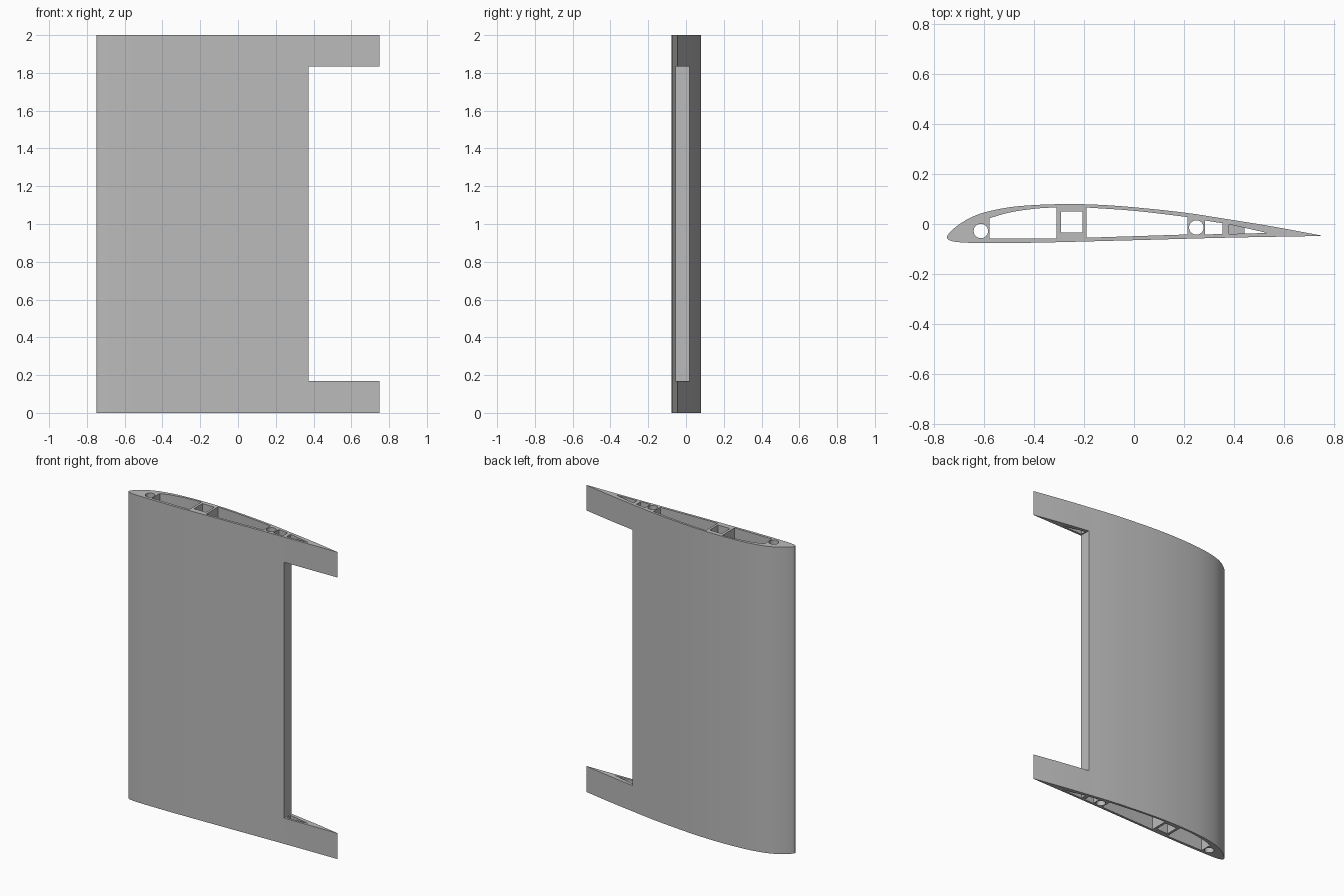
import bpy, bmesh, math
from mathutils import Vector

cube = bpy.data.objects.get("Cube")
if cube:
    bpy.data.objects.remove(cube)

grey = bpy.data.materials.new("light grey")
grey.use_nodes = True
colour = (0.5, 0.5, 0.5, 1)
grey.diffuse_color = colour
grey.node_tree.nodes["Principled BSDF"].inputs["Base Color"].default_value = colour


def smooth_path(points, steps=4):
    """Catmull-Rom curve through the points."""
    p = [Vector(q) for q in points]
    p = [2 * p[0] - p[1]] + p + [2 * p[-1] - p[-2]]
    out = []
    for a, b, c, d in zip(p, p[1:], p[2:], p[3:]):
        for i in range(steps):
            t = i / steps
            out.append(0.5 * (2 * b + (c - a) * t + (2 * a - 5 * b + 4 * c - d) * t * t
                              + (3 * b - a - 3 * c + d) * t ** 3))
    return out + [p[-2]]


def circle(x, y, r, n=32):
    return [(x + r * math.cos(math.tau * i / n), y + r * math.sin(math.tau * i / n))
            for i in range(n)]


def box(x0, x1, y0, y1):
    return [(x0, y0), (x1, y0), (x1, y1), (x0, y1)]


def prism(name, loops, z0, z1):
    """Extrude an outline, with any inner loops left as holes."""
    bm = bmesh.new()
    edges = []
    for loop in loops:
        vs = [bm.verts.new((q[0], q[1], z0)) for q in loop]
        edges += [bm.edges.new((a, b)) for a, b in zip(vs, vs[1:] + vs[:1])]
    bmesh.ops.triangle_fill(bm, edges=edges, use_beauty=True)
    ext = bmesh.ops.extrude_face_region(bm, geom=bm.faces[:])
    top = [g for g in ext["geom"] if isinstance(g, bmesh.types.BMVert)]
    bmesh.ops.translate(bm, verts=top, vec=(0, 0, z1 - z0))
    bmesh.ops.recalc_face_normals(bm, faces=bm.faces[:])
    mesh = bpy.data.meshes.new(name)
    bm.to_mesh(mesh)
    bm.free()
    mesh.materials.append(grey)
    obj = bpy.data.objects.new(name, mesh)
    bpy.context.collection.objects.link(obj)
    return obj


# Wing outline: trailing edge over the top, round the nose, back underneath
outline = smooth_path([
    (0.75, -0.046), (0.55, -0.009), (0.37, 0.02), (0.2, 0.046), (0.0, 0.067),
    (-0.14, 0.077), (-0.27, 0.08), (-0.4, 0.076), (-0.5, 0.067), (-0.59, 0.049),
    (-0.65, 0.028), (-0.7, -0.001), (-0.735, -0.03), (-0.75, -0.053),
    (-0.735, -0.067), (-0.69, -0.074), (-0.6, -0.076), (-0.4, -0.075),
    (0.0, -0.065), (0.37, -0.055), (0.75, -0.048)])

# Hollow bays and rod channels
front_bay = [(-0.58, -0.058), (-0.31, -0.058)] + smooth_path(
    [(-0.31, 0.067), (-0.4, 0.061), (-0.5, 0.046), (-0.58, 0.023)])
middle_bay = [(-0.19, -0.055), (0.215, -0.042)] + smooth_path(
    [(0.215, 0.028), (0.0, 0.053), (-0.19, 0.066)])
rear_bay = [(0.285, -0.042), (0.355, -0.04), (0.355, 0.003), (0.285, 0.014)]
tail_bay = [(0.38, -0.04), (0.535, -0.036), (0.38, -0.001)]
spar_channel = box(-0.293, -0.206, -0.035, 0.051)

wing = prism("wing_section",
             [outline, front_bay, middle_bay, rear_bay, tail_bay, spar_channel,
              circle(-0.614, -0.028, 0.029), circle(0.25, -0.014, 0.029)], 0, 2)

# Opening for the control surface
cutter = prism("opening_cutter", [box(0.372, 1, -0.5, 0.5)], 0.168, 1.835)
cutter.hide_render = True
cut = wing.modifiers.new("opening", "BOOLEAN")
cut.operation = "DIFFERENCE"
cut.solver = "EXACT"
cut.object = cutter
bpy.context.view_layer.objects.active = wing
wing.select_set(True)
bpy.ops.object.modifier_apply(modifier="opening")
bpy.data.objects.remove(cutter)
bpy.ops.object.shade_smooth_by_angle(angle=math.radians(25))

# Small hinge block inside the lower tail arm
prism("hinge_block", [[(0.379, -0.041), (0.443, -0.039), (0.443, -0.014), (0.379, 0.0)]],
      0.03, 0.14)
